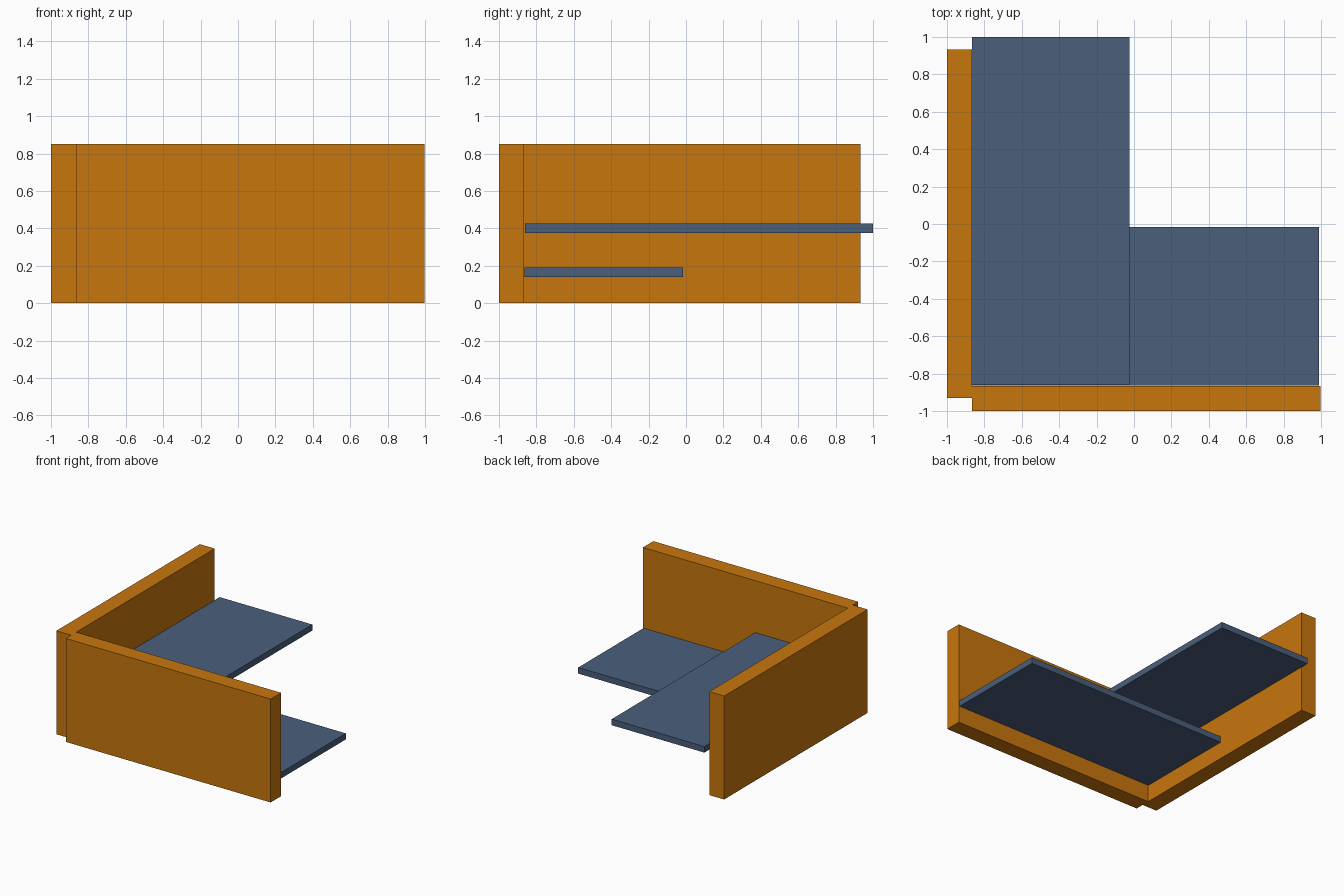
import bpy
import bmesh
from mathutils import Vector

if "Cube" in bpy.data.objects:
    bpy.data.objects.remove(bpy.data.objects["Cube"])


def material(name, colour):
    m = bpy.data.materials.new(name)
    m.diffuse_color = (*colour, 1.0)
    m.use_nodes = True
    m.node_tree.nodes["Principled BSDF"].inputs["Base Color"].default_value = m.diffuse_color
    return m


ORANGE = material("orange", (0.578, 0.181, 0.004))
SLATE = material("slate blue", (0.068, 0.113, 0.198))


def box(name, low, high, mat):
    """Axis-aligned box between two opposite corners."""
    low, high = Vector(low), Vector(high)
    bm = bmesh.new()
    bmesh.ops.create_cube(bm, size=1.0)
    bmesh.ops.scale(bm, vec=high - low, verts=bm.verts)
    bmesh.ops.translate(bm, vec=(low + high) / 2, verts=bm.verts)
    mesh = bpy.data.meshes.new(name)
    bm.to_mesh(mesh)
    bm.free()
    mesh.materials.append(mat)
    obj = bpy.data.objects.new(name, mesh)
    bpy.context.collection.objects.link(obj)
    return obj


# Two upright walls meeting at the front left corner
box("left_wall", (-1.0, -0.93, 0.0), (-0.865, 0.933, 0.85), ORANGE)
box("front_wall", (-0.865, -1.0, 0.0), (0.997, -0.865, 0.85), ORANGE)

# Two crossing shelves, one along each wall
box("upper_shelf", (-0.867, -0.862, 0.375), (-0.025, 1.0, 0.425), SLATE)
box("lower_shelf", (-0.867, -0.863, 0.14), (0.99, -0.015, 0.19), SLATE)
